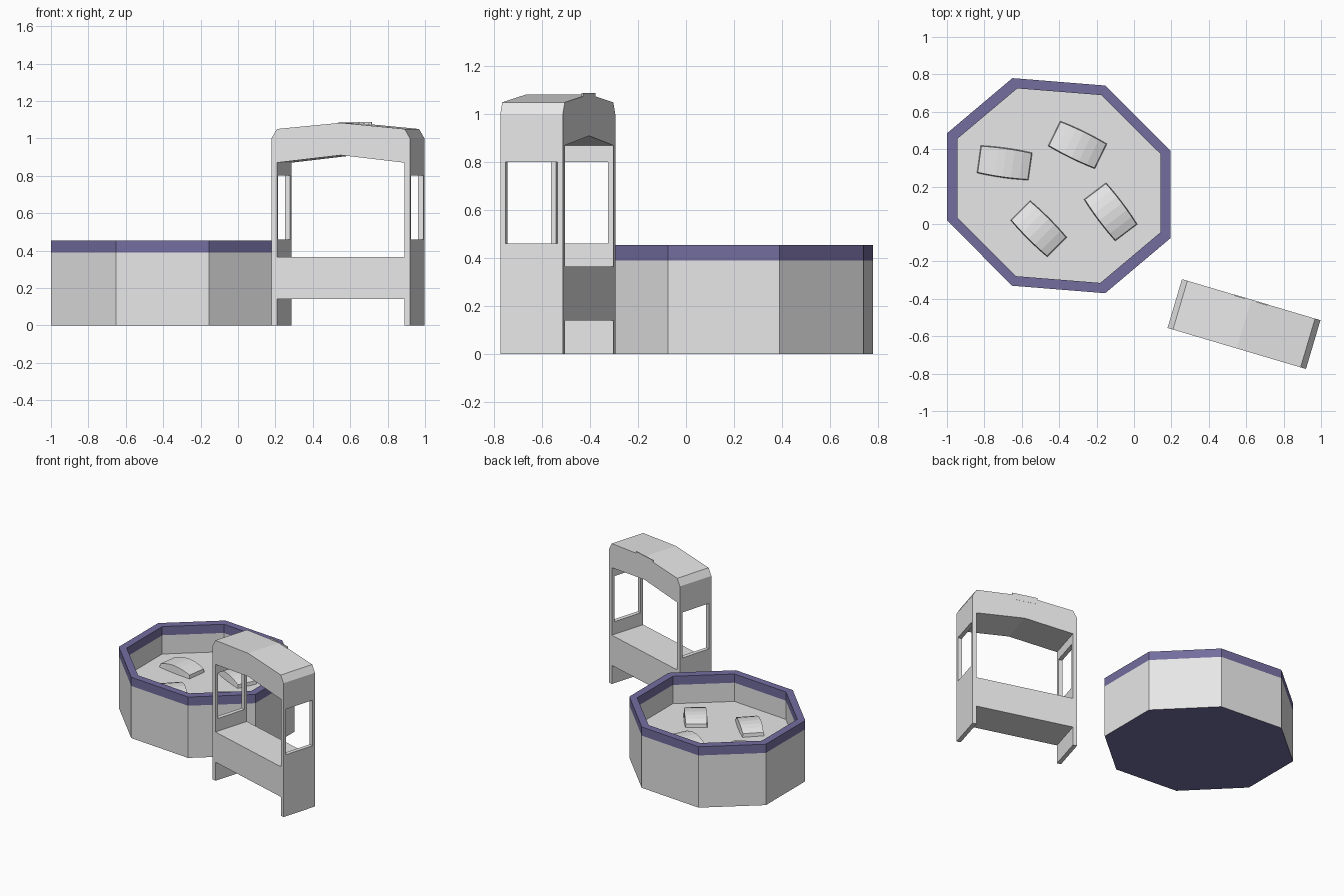
import bpy, bmesh, math

if "Cube" in bpy.data.objects:
    bpy.data.objects.remove(bpy.data.objects["Cube"])

def material(name, rgb):
    m = bpy.data.materials.new(name)
    m.diffuse_color = (*rgb, 1)
    m.use_nodes = True
    m.node_tree.nodes["Principled BSDF"].inputs["Base Color"].default_value = m.diffuse_color
    return m

GREY = material("light grey", (0.8, 0.8, 0.8))
PURPLE = material("dusty purple", (0.174, 0.153, 0.347))

def finish(name, bm, mats, loc=(0, 0, 0), angle=0):
    bmesh.ops.recalc_face_normals(bm, faces=bm.faces[:])
    me = bpy.data.meshes.new(name)
    bm.to_mesh(me)
    bm.free()
    for m in mats:
        me.materials.append(m)
    ob = bpy.data.objects.new(name, me)
    ob.location = loc
    ob.rotation_euler.z = math.radians(angle)
    bpy.context.collection.objects.link(ob)
    return ob

def bridge(bm, a, b):
    n = len(a)
    return [bm.faces.new((a[i], a[(i + 1) % n], b[(i + 1) % n], b[i])) for i in range(n)]

# Octagonal pit: point-symmetric outline, coloured by height
CX, CY = -0.402, 0.205
half_outer = [(-0.248, 0.575), (0.25, 0.535), (0.598, 0.185), (0.598, -0.28)]
half_inner = [(-0.222, 0.52), (0.228, 0.484), (0.543, 0.17), (0.543, -0.25)]
outer = half_outer + [(-x, -y) for x, y in half_outer]
inner = half_inner + [(-x, -y) for x, y in half_inner]
RIM, TOP, FLOOR = 0.39, 0.455, 0.25
bm = bmesh.new()
rings = [[bm.verts.new((x, y, z)) for x, y in pts] for pts, z in
         ((outer, 0), (outer, RIM), (outer, TOP), (inner, TOP), (inner, RIM), (inner, FLOOR))]
for a, b in zip(rings, rings[1:]):
    bridge(bm, a, b)
bm.faces.new(rings[0])
bm.faces.new(rings[-1])
for f in bm.faces:
    z = f.calc_center_median().z
    f.material_index = 1 if z > RIM or z < 0.01 else 0
finish("octagon_pit", bm, [GREY, PURPLE], (CX, CY, 0))

# Four arched cushions on the pit floor
def cushion(name, x, y, angle, length=0.278, width=0.148, n=6):
    bm = bmesh.new()
    loops = []
    for i in range(n + 1):
        t = 2 * i / n - 1
        bulge = 1 - t * t
        w = width / 2 + 0.006 * bulge
        top = 0.275 + 0.03 * bulge
        u = t * length / 2
        loops.append([bm.verts.new(p) for p in (
            (u, -w, FLOOR), (u, w, FLOOR), (u * 0.97, w * 0.95, top), (u * 0.97, -w * 0.95, top))])
    for a, b in zip(loops, loops[1:]):
        bridge(bm, a, b)
    bm.faces.new(loops[0])
    bm.faces.new(loops[-1])
    finish(name, bm, [GREY], (x, y, 0), angle)

for i, (x, y, a) in enumerate([(-0.692, 0.327, -8), (-0.302, 0.423, -26),
                               (-0.125, 0.065, -53), (-0.51, -0.025, -45)]):
    cushion(f"cushion_{i + 1}", x, y, a)

# Booth: everything is placed in its own turned frame
BOOTH, TURN = (0.588, -0.535, 0), -16.5
W, D, T = 0.386, 0.136, 0.03

def prism(name, profile, v0, v1, mat=GREY):
    """Extrude a (u, z) profile from depth v0 to v1."""
    bm = bmesh.new()
    a, b = [[bm.verts.new((u, v, z)) for u, z in profile] for v in (v0, v1)]
    bridge(bm, a, b)
    bm.faces.new(a)
    bm.faces.new(b)
    finish(name, bm, [mat], BOOTH, TURN)

# Side walls, each one panel with a window through it
def side_wall(name, u0, u1):
    bm = bmesh.new()
    def loop(u, d, z0, z1):
        return [bm.verts.new((u, v, z)) for v, z in ((-d, z0), (d, z0), (d, z1), (-d, z1))]
    oa, ob = loop(u0, D, 0, 0.87), loop(u1, D, 0, 0.87)
    wa, wb = loop(u0, D - 0.022, 0.46, 0.8), loop(u1, D - 0.022, 0.46, 0.8)
    for a, b in ((oa, ob), (ob, wb), (wb, wa), (wa, oa)):
        bridge(bm, a, b)
    finish(name, bm, [GREY], BOOTH, TURN)

side_wall("booth_left_wall", -W, -W + T)
side_wall("booth_right_wall", W - T, W)

# Counter box between the walls
c = W - T
prism("booth_counter", [(-c, 0.14), (c, 0.14), (c, 0.365), (-c, 0.365)], -D, D)

# Arched roof with chamfered corners
right = [(c, 0.87), (W, 0.87), (W, 1.0), (c, 1.05)]
prism("booth_roof", [(0, 0.91)] + right + [(0, 1.083)] + [(-u, z) for u, z in reversed(right)], -D, D)

# Small plate along the back edge of the roof
prism("roof_back_plate", [(-0.092, 1.04), (0.092, 1.04), (0.092, 1.088), (-0.092, 1.088)], D - 0.006, D + 0.001)
